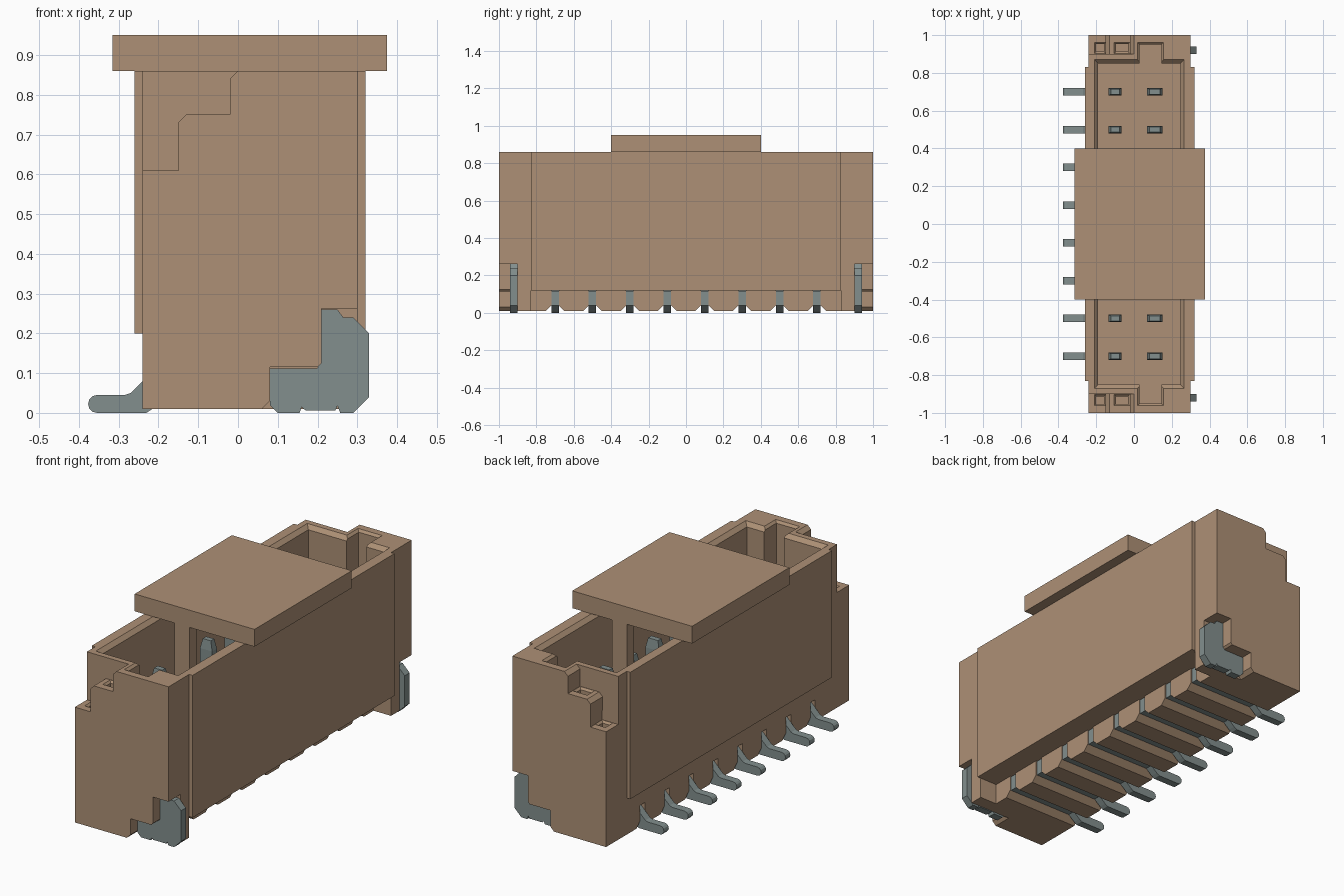
import bpy
import bmesh
import math

cube = bpy.data.objects.get("Cube")
if cube:
    bpy.data.objects.remove(cube, do_unlink=True)


def material(name, rgb):
    m = bpy.data.materials.new(name)
    m.use_nodes = True
    m.diffuse_color = (*rgb, 1)
    m.node_tree.nodes["Principled BSDF"].inputs["Base Color"].default_value = (*rgb, 1)
    return m


tan = material("tan plastic", (0.42, 0.28, 0.18))
metal = material("grey metal", (0.225, 0.275, 0.27))


def loft(name, rings, mat):
    """Solid through a stack of matching closed rings of 3D points."""
    bm = bmesh.new()
    loops = [[bm.verts.new(p) for p in ring] for ring in rings]
    n = len(loops[0])
    for a, b in zip(loops, loops[1:]):
        for i in range(n):
            j = (i + 1) % n
            bm.faces.new((a[i], a[j], b[j], b[i]))
    bm.faces.new(loops[0])
    bm.faces.new(loops[-1])
    bmesh.ops.recalc_face_normals(bm, faces=bm.faces)
    me = bpy.data.meshes.new(name)
    bm.to_mesh(me)
    bm.free()
    me.materials.append(mat)
    ob = bpy.data.objects.new(name, me)
    bpy.context.collection.objects.link(ob)
    return ob


def prism(name, pts, axis, lo, hi, mat=tan):
    """Extrude a 2D profile along the x, y or z axis."""
    place = {"x": lambda p, d: (d, p[0], p[1]),
             "y": lambda p, d: (p[0], d, p[1]),
             "z": lambda p, d: (p[0], p[1], d)}[axis]
    return loft(name, [[place(p, d) for p in pts] for d in (lo, hi)], mat)


def rect(x0, x1, y0, y1):
    return [(x0, y0), (x1, y0), (x1, y1), (x0, y1)]


def box(name, x0, x1, y0, y1, z0, z1, mat=tan):
    return prism(name, rect(x0, x1, y0, y1), "z", z0, z1, mat)


def pocket(x0, x1, y0, y1, floor, top, flare):
    """Cutter for a rectangular well with a flared mouth."""
    levels = [(floor, 0), (top - flare, 0), (top, flare), (top + 0.05, flare)]
    return loft("cutter", [[(x, y, z) for x, y in rect(x0 - f, x1 + f, y0 - f, y1 + f)]
                           for z, f in levels], tan)


def cut(target, cutter):
    mod = target.modifiers.new("cut", "BOOLEAN")
    mod.operation = "DIFFERENCE"
    mod.solver = "EXACT"
    mod.object = cutter
    bpy.context.view_layer.objects.active = target
    bpy.ops.object.modifier_apply(modifier=mod.name)
    bpy.data.objects.remove(cutter, do_unlink=True)


# Housing: plan outline with raised long side panels
plan = [(-0.24, -1), (0.30, -1), (0.30, -0.83), (0.32, -0.83), (0.32, 0.83), (0.30, 0.83),
        (0.30, 1), (-0.24, 1), (-0.24, 0.83), (-0.26, 0.83), (-0.26, -0.83), (-0.24, -0.83)]
housing = prism("housing", plan, "z", 0.01, 0.86)

# Undercuts below the side panels
cut(housing, box("cutter", 0.20, 0.4, -0.83, 0.83, -0.1, 0.12))
cut(housing, box("cutter", -0.4, -0.24, -0.9, 0.9, -0.1, 0.20))

# Main cavity
cut(housing, pocket(-0.19, 0.245, -0.85, 0.85, 0.20, 0.86, 0.02))

# End details: stepped corner, key slot, step pockets, solder tab recess
steps = [(-0.4, 0.61), (-0.15, 0.61), (-0.15, 0.73), (-0.13, 0.75), (-0.02, 0.75),
         (-0.02, 0.84), (0, 0.86), (0, 1.0), (-0.4, 1.0)]
recess = [(0.06, -0.1), (0.06, 0.01), (0.08, 0.03), (0.08, 0.115), (0.20, 0.115),
          (0.21, 0.125), (0.21, 0.262), (0.4, 0.262), (0.4, -0.1)]
for s in (-1, 1):
    def span(a, b):
        return sorted((s * a, s * b))

    cut(housing, prism("cutter", steps, "y", *span(0.90, 1.1)))
    cut(housing, pocket(0.03, 0.145, *span(0.80, 0.95), 0.20, 0.86, 0.012))
    cut(housing, pocket(-0.20, -0.158, *span(0.912, 0.952), 0.48, 0.61, 0.01))
    cut(housing, pocket(-0.095, -0.032, *span(0.912, 0.952), 0.60, 0.75, 0.01))
    cut(housing, prism("cutter", recess, "y", *span(0.90, 1.1)))

# Contacts: flared groove, gull-wing lead and two upright prongs each
groove = [(-0.07, -0.01), (-0.02, 0.04), (-0.02, 0.12), (0.02, 0.12), (0.02, 0.04), (0.07, -0.01)]
foot = [(-0.355 + 0.022 * math.cos(a), 0.0225 + 0.0225 * math.sin(a))
        for a in (math.radians(90 + 30 * i) for i in range(7))]
lead = foot + [(-0.23, 0), (-0.215, 0.01), (-0.18, 0.04), (0.195, 0.04), (0.195, 0.118),
               (-0.20, 0.118), (-0.27, 0.05), (-0.285, 0.045)]


def prong(name, x0, x1, y, top):
    rings = []
    for z, inset in ((0.1, 0), (top - 0.05, 0), (top, 0.012)):
        rings.append([(px, py, z) for px, py in
                      rect(x0 + inset, x1 - inset, y - 0.02 + inset / 2, y + 0.02 - inset / 2)])
    loft(name, rings, metal)


for i in range(8):
    y = -0.7 + 0.2 * i
    cut(housing, prism("cutter", [(y + p, z) for p, z in groove], "x", -0.5, 0.5))
    prism(f"contact_lead_{i + 1}", lead, "y", y - 0.02, y + 0.02, metal)
    prong(f"contact_prong_left_{i + 1}", 0.07, 0.15, y, 0.66)
    prong(f"contact_prong_right_{i + 1}", -0.135, -0.065, y, 0.66)

# Solder tabs at both ends
tab = [(0.10, 0), (0.155, 0), (0.16, 0.015), (0.17, 0.006), (0.245, 0.006), (0.25, 0.018),
       (0.257, 0), (0.29, 0), (0.33, 0.04), (0.33, 0.20), (0.29, 0.24), (0.265, 0.24),
       (0.25, 0.26), (0.21, 0.26), (0.21, 0.125), (0.198, 0.112), (0.08, 0.112), (0.08, 0.02)]
prism("front_solder_tab", tab, "y", -0.94, -0.90, metal)
prism("back_solder_tab", tab, "y", 0.90, 0.94, metal)

# Pick-up cap with two legs reaching into the cavity
box("cap", -0.315, 0.375, -0.4, 0.4, 0.86, 0.95)
box("front_cap_leg", -0.085, 0.0, -0.4, -0.34, 0.35, 0.87)
box("back_cap_leg", 0.06, 0.145, 0.34, 0.4, 0.35, 0.87)
